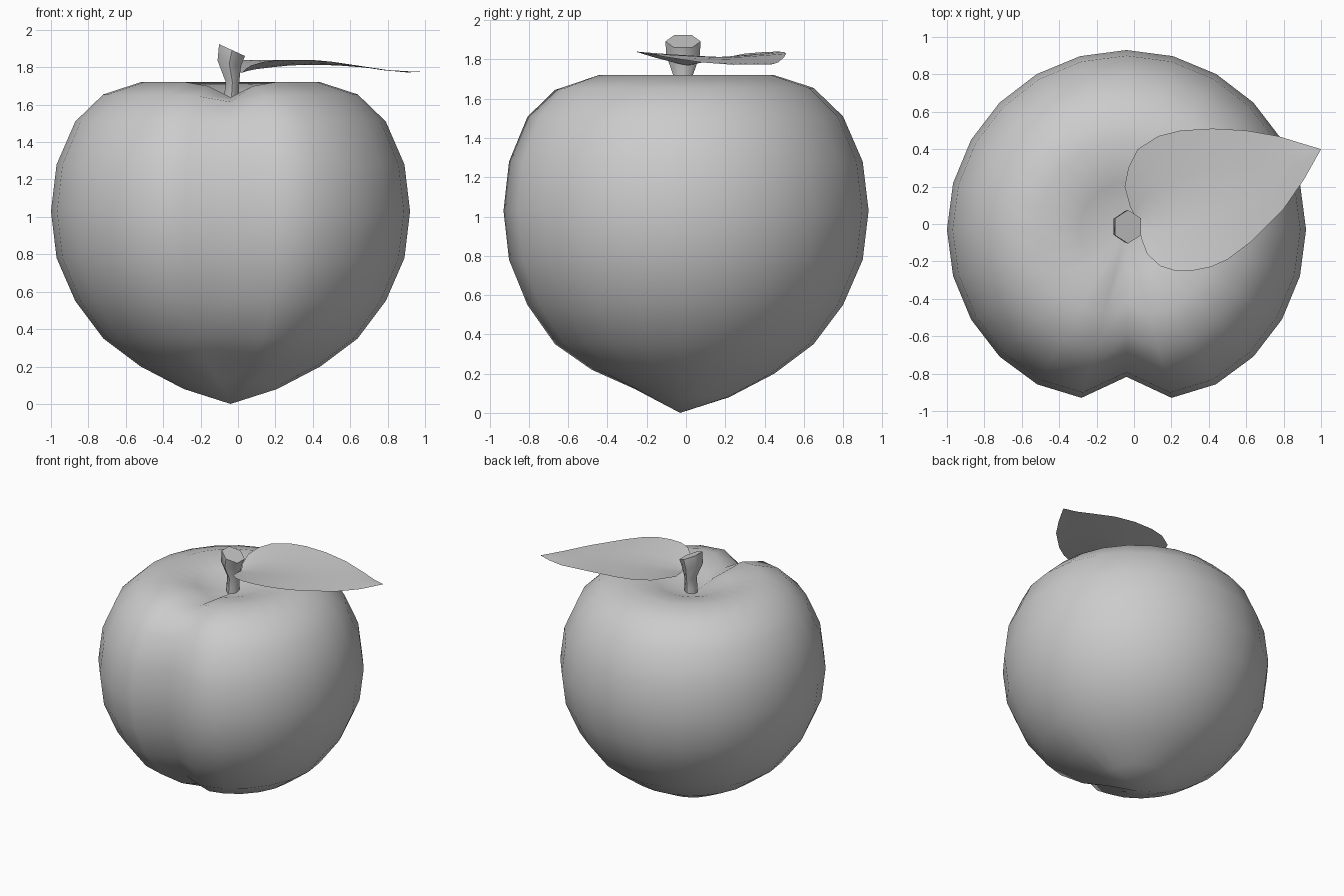
import bpy, bmesh, math
from mathutils import Vector

if "Cube" in bpy.data.objects:
    bpy.data.objects.remove(bpy.data.objects["Cube"])


def make_object(name, bm, sharp=180):
    bmesh.ops.recalc_face_normals(bm, faces=bm.faces[:])
    me = bpy.data.meshes.new(name)
    bm.to_mesh(me)
    bm.free()
    ob = bpy.data.objects.new(name, me)
    bpy.context.collection.objects.link(ob)
    bpy.ops.object.select_all(action='DESELECT')
    ob.select_set(True)
    bpy.context.view_layer.objects.active = ob
    bpy.ops.object.shade_smooth_by_angle(angle=math.radians(sharp))
    return ob


def bridge(bm, rings, closed=True):
    for a, b in zip(rings, rings[1:]):
        n = len(a)
        for i in range(n if closed else n - 1):
            j = (i + 1) % n
            bm.faces.new((a[i], a[j], b[j], b[i]))


def fan(bm, ring, apex):
    for i, v in enumerate(ring):
        bm.faces.new((v, ring[(i + 1) % len(ring)], apex))


# Fruit: lathe profile (radius, height, front height shift) with a front crease
CX, CY, SEG = -0.04, -0.03, 24
profile = [(0.25, 0.08, 0.045), (0.48, 0.20, 0.02), (0.68, 0.35, 0),
           (0.83, 0.55, 0), (0.93, 0.78, 0), (0.96, 1.03, 0),
           (0.93, 1.28, 0), (0.83, 1.51, -0.01), (0.68, 1.655, -0.04),
           (0.48, 1.72, -0.08), (0.25, 1.675, -0.06)]
crease = {0: (0.82, 1.0), 1: (0.97, 0.25), 2: (0.995, 0.0)}
bm = bmesh.new()
rings = []
for r, z, dz in profile:
    ring = []
    for i in range(SEG):
        a = 2 * math.pi * i / SEG
        k, w = crease.get(min(i, SEG - i), (1.0, 0.0))
        if dz > 0:
            w = max(0.0, math.cos(a))
        ring.append(bm.verts.new((CX + r * k * math.sin(a),
                                  CY - r * k * math.cos(a), z + dz * w)))
    rings.append(ring)
bridge(bm, rings)
fan(bm, rings[0], bm.verts.new((CX, CY, 0)))
fan(bm, rings[-1], bm.verts.new((CX, CY, 1.59)))
make_object("fruit", bm)

# Stem: six-sided, flared and leaning, with a slanted cut top
bm = bmesh.new()
rings = []
for x, z, rx, ry, slant in [(-0.035, 1.57, 0.045, 0.055, 0),
                            (-0.035, 1.64, 0.045, 0.05, 0),
                            (-0.03, 1.72, 0.042, 0.05, 0.1),
                            (-0.047, 1.82, 0.072, 0.085, 0.25),
                            (-0.032, 1.892, 0.08, 0.09, 0.46)]:
    ring = []
    for i in range(6):
        a = math.radians(30 + 60 * i)
        dx = rx * math.cos(a)
        ring.append(bm.verts.new((x + dx, -0.015 + ry * math.sin(a),
                                  z - slant * dx)))
    rings.append(ring)
bridge(bm, rings)
bm.faces.new(rings[0])
bm.faces.new(rings[-1])
make_object("stem", bm, 60)

# Leaf: stations of left edge, midrib and right edge, edges lifted
stations = [(-0.02, 0.09, 0.02, 0.01, 0.04, -0.08, 1.77, 0.02),
            (-0.05, 0.20, 0.05, 0.04, 0.07, -0.16, 1.78, 0.03),
            (-0.03, 0.30, 0.10, 0.06, 0.14, -0.225, 1.79, 0.04),
            (0.02, 0.40, 0.18, 0.09, 0.22, -0.25, 1.80, 0.038),
            (0.13, 0.47, 0.28, 0.13, 0.31, -0.25, 1.81, 0.03),
            (0.25, 0.50, 0.40, 0.17, 0.41, -0.23, 1.813, 0.025),
            (0.42, 0.51, 0.53, 0.22, 0.50, -0.19, 1.81, 0.02),
            (0.60, 0.50, 0.66, 0.27, 0.62, -0.10, 1.80, 0.012),
            (0.77, 0.47, 0.80, 0.32, 0.80, 0.08, 1.785, 0.0),
            (0.90, 0.43, 0.92, 0.37, 0.91, 0.24, 1.778, -0.005)]
bm = bmesh.new()
rows = []
for lx, ly, mx, my, rx, ry, z, lift in stations:
    left, mid, right = Vector((lx, ly)), Vector((mx, my)), Vector((rx, ry))
    row = []
    for t in (-1, -0.7, -0.35, 0, 0.35, 0.7, 1):
        p = mid.lerp(right if t > 0 else left, abs(t))
        row.append(bm.verts.new((p.x, p.y, z + lift * abs(t) ** 1.3)))
    rows.append(row)
bridge(bm, rows, closed=False)
tip = bm.verts.new((1.0, 0.40, 1.775))
for a, b in zip(rows[-1], rows[-1][1:]):
    bm.faces.new((a, b, tip))
make_object("leaf", bm)
